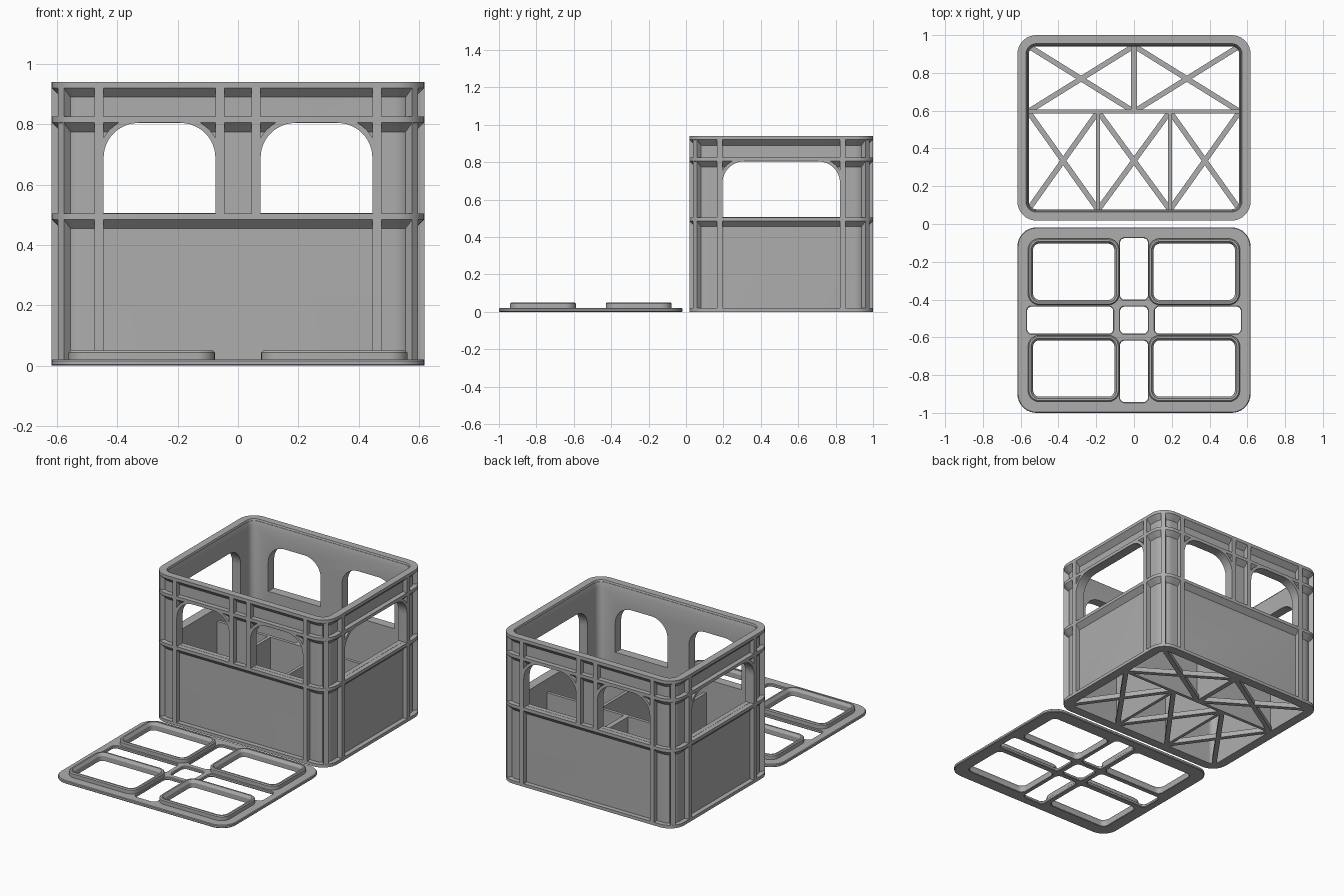
import bpy, bmesh, math
from mathutils import Matrix, Vector

if "Cube" in bpy.data.objects:
    bpy.data.objects.remove(bpy.data.objects["Cube"])

HX, HY, CY, R = 0.617, 0.491, 0.509, 0.10   # half sizes, centre and corner radius

grey = bpy.data.materials.new("grey_plastic")
grey.diffuse_color = (0.42, 0.42, 0.42, 1)
grey.use_nodes = True
grey.node_tree.nodes["Principled BSDF"].inputs["Base Color"].default_value = grey.diffuse_color


def finish(name, bm):
    bmesh.ops.recalc_face_normals(bm, faces=bm.faces)
    me = bpy.data.meshes.new(name)
    bm.to_mesh(me)
    bm.free()
    me.materials.append(grey)
    ob = bpy.data.objects.new(name, me)
    bpy.context.collection.objects.link(ob)
    return ob


def rounded(cx, cy, hx, hy, r, n=9):
    pts = []
    for q, (sx, sy) in enumerate(((1, 1), (-1, 1), (-1, -1), (1, -1))):
        for i in range(n + 1):
            a = math.pi / 2 * (q + i / n)
            pts.append((cx + sx * (hx - r) + r * math.cos(a),
                        cy + sy * (hy - r) + r * math.sin(a)))
    return pts


def loft(bm, cx, cy, hx, hy, r, profile):
    """Closed ring swept round a rounded rectangle; profile = (inset, z)."""
    loops = [[bm.verts.new((x, y, z)) for x, y in
              rounded(cx, cy, hx - o, hy - o, max(r - o, 0.01))] for o, z in profile]
    for k, a in enumerate(loops):
        b = loops[(k + 1) % len(loops)]
        for i in range(len(a)):
            j = (i + 1) % len(a)
            bm.faces.new((a[i], a[j], b[j], b[i]))


def box(bm, x0, x1, y0, y1, z0, z1, m=Matrix()):
    c = Vector(((x0 + x1) / 2, (y0 + y1) / 2, (z0 + z1) / 2))
    s = Matrix.Diagonal((x1 - x0, y1 - y0, z1 - z0, 1))
    bmesh.ops.create_cube(bm, size=1, matrix=m @ Matrix.Translation(c) @ s)


def prism(bm, pts, depth):
    """Extrude a flat list of 3D points along a vector."""
    a = [bm.verts.new(p) for p in pts]
    b = [bm.verts.new(Vector(p) + depth) for p in pts]
    bm.faces.new(a)
    bm.faces.new(b[::-1])
    for i in range(len(a)):
        j = (i + 1) % len(a)
        bm.faces.new((a[i], b[i], b[j], a[j]))


def smooth(ob):
    bpy.ops.object.select_all(action='DESELECT')
    ob.select_set(True)
    bpy.context.view_layer.objects.active = ob
    bpy.ops.object.shade_smooth_by_angle(angle=math.radians(30))


# ---- crate shell and horizontal bands with sloping undersides
def ring(name, profile):
    bm = bmesh.new()
    loft(bm, 0, CY, HX, HY, R, profile)
    return finish(name, bm)


wall = ring("crate_wall", [(.03, 0), (.03, .93), (.052, .93), (.06, .90), (.06, 0)])
rim = ring("top_rim", [(.035, .885), (0, .92), (0, .94), (.045, .94), (.055, .915)])
upper_band = ring("upper_band", [(.035, .77), (0, .805), (0, .825), (.035, .825)])
middle_band = ring("middle_band", [(.035, .45), (0, .485), (0, .505), (.035, .505)])
base_band = ring("base_band", [(0, 0), (0, .02), (.035, .02), (.035, 0)])

# ---- arched window openings cut through wall and upper band
Z0, Z1, AR = .506, .804, .115


def arch(u0, u1):
    pts = [(u0, Z0), (u1, Z0)]
    for cu, a0 in ((u1 - AR, 0), (u0 + AR, 90)):
        for i in range(13):
            a = math.radians(a0 + 90 * i / 12)
            pts.append((cu + AR * math.cos(a), Z1 - AR + AR * math.sin(a)))
    return pts


FRONT = [(-.445, -.075), (.075, .445)]
SIDE = [(CY - .314, CY + .314)]
cutters = []
for u0, u1 in FRONT:
    bm = bmesh.new()
    prism(bm, [(u, -.1, z) for u, z in arch(u0, u1)], Vector((0, 1.3, 0)))
    cutters.append(finish("window_cutter", bm))
bm = bmesh.new()
prism(bm, [(-.8, u, z) for u, z in arch(*SIDE[0])], Vector((1.6, 0, 0)))
cutters.append(finish("window_cutter", bm))

for ob in (wall, upper_band):
    for c in cutters:
        mod = ob.modifiers.new("window", 'BOOLEAN')
        mod.object, mod.operation, mod.solver = c, 'DIFFERENCE', 'EXACT'
    bpy.context.view_layer.update()
    me = bpy.data.meshes.new_from_object(
        ob.evaluated_get(bpy.context.evaluated_depsgraph_get()))
    ob.modifiers.clear()
    ob.data = me
for c in cutters:
    bpy.data.objects.remove(c)

# ---- curved ribs that frame the window corners
bm = bmesh.new()
D = .035


def arch_rib(place, depth, u0, u1):
    for cu, a0 in ((u1 - AR, 0), (u0 + AR, 90)):
        ang = [math.radians(a0 + 90 * i / 12) for i in range(13)]
        pts = [(cu + r * math.cos(a), Z1 - AR + r * math.sin(a))
               for r, seq in ((AR, ang), (AR + .018, ang[::-1])) for a in seq]
        prism(bm, [place(u, z) for u, z in pts], depth)


for s in (-1, 1):
    for u in FRONT:
        arch_rib(lambda a, z: (a, CY + s * HY, z), Vector((0, -s * D, 0)), *u)
    arch_rib(lambda a, z: (s * HX, a, z), Vector((-s * D, 0, 0)), *SIDE[0])
arches = finish("window_arch_ribs", bm)

# ---- vertical ribs
bm = bmesh.new()
for s in (-1, 1):
    y0, y1 = sorted((CY + s * HY, CY + s * (HY - D)))
    x0, x1 = sorted((s * HX, s * (HX - D)))
    for t in (-1, 1):
        box(bm, t * .46 - .015, t * .46 + .015, y0, y1, 0, .93)
        box(bm, t * .06 - .015, t * .06 + .015, y0, y1, .50, .93)
        yc = CY + t * .329
        box(bm, x0, x1, yc - .015, yc + .015, 0, .93)
        # diagonal rib on each rounded corner
        m = (Matrix.Translation((s * (HX - R), CY + t * (HY - R), 0))
             @ Matrix.Rotation(math.atan2(t, s), 4, 'Z'))
        box(bm, R - D, R - .001, -.014, .014, 0, .93, m)
finish("vertical_ribs", bm)

# ---- compartment dividers
YD, XI, YF, YB, DZ = .595, .56, .075, .943, .42
bm = bmesh.new()
box(bm, -XI, XI, YD - .01, YD + .01, 0, DZ)
box(bm, -.016, .016, YD, YB, 0, DZ)
for s in (-1, 1):
    box(bm, s * .19 - .01, s * .19 + .01, YF, YD, 0, DZ)
finish("compartment_dividers", bm)

# ---- crossed floor bars, one X per compartment
bm = bmesh.new()
cells = [(-XI, 0, YD, YB), (0, XI, YD, YB),
         (-XI, -.19, YF, YD), (-.19, .19, YF, YD), (.19, XI, YF, YD)]
for x0, x1, y0, y1 in cells:
    length = math.hypot(x1 - x0, y1 - y0) / 2 - .005
    for s in (-1, 1):
        m = (Matrix.Translation(((x0 + x1) / 2, (y0 + y1) / 2, 0))
             @ Matrix.Rotation(math.atan2(s * (y1 - y0), x1 - x0), 4, 'Z'))
        box(bm, -length, length, -.014, .014, 0, .03, m)
finish("floor_cross_bars", bm)

# ---- flat lid: plate with nine openings
TY = -CY
pockets = [(sx * .319, TY + sy * .256, .242, .176) for sx in (-1, 1) for sy in (-1, 1)]
outlines = [(0, TY, HX, HY, R)]
outlines += [(x, y, hx - .026, hy - .026, .035) for x, y, hx, hy in pockets]
outlines += [(0, TY, .074, .072, .025)]
for s in (-1, 1):
    outlines += [(0, TY + s * .271, .074, .163, .025), (s * .338, TY, .228, .072, .025)]
cu = bpy.data.curves.new("lid_outline", 'CURVE')
cu.dimensions, cu.fill_mode = '2D', 'BOTH'
cu.extrude, cu.bevel_depth, cu.bevel_resolution, cu.offset = .006, .004, 0, -.004
for o in outlines:
    pts = rounded(*o)
    sp = cu.splines.new('POLY')
    sp.points.add(len(pts) - 1)
    for p, (x, y) in zip(sp.points, pts):
        p.co = (x, y, .01, 1)
    sp.use_cyclic_u = True
tmp = bpy.data.objects.new("lid_outline", cu)
bpy.context.collection.objects.link(tmp)
bpy.context.view_layer.update()
me = bpy.data.meshes.new_from_object(
    tmp.evaluated_get(bpy.context.evaluated_depsgraph_get()))
bpy.data.objects.remove(tmp)
bm = bmesh.new()
bm.from_mesh(me)
bmesh.ops.translate(bm, verts=bm.verts, vec=(0, 0, -min(v.co.z for v in bm.verts)))
bmesh.ops.remove_doubles(bm, verts=bm.verts, dist=1e-5)
lid = finish("lid_plate", bm)

# ---- raised collars round the four large lid openings
bm = bmesh.new()
for x, y, hx, hy in pockets:
    loft(bm, x, y, hx, hy, .06, [(0, .01), (0, .044), (.006, .05), (.016, .05),
                                 (.027, .032), (.027, .001)])
collars = finish("lid_collars", bm)

for ob in (wall, rim, upper_band, middle_band, base_band, arches, lid, collars):
    smooth(ob)
